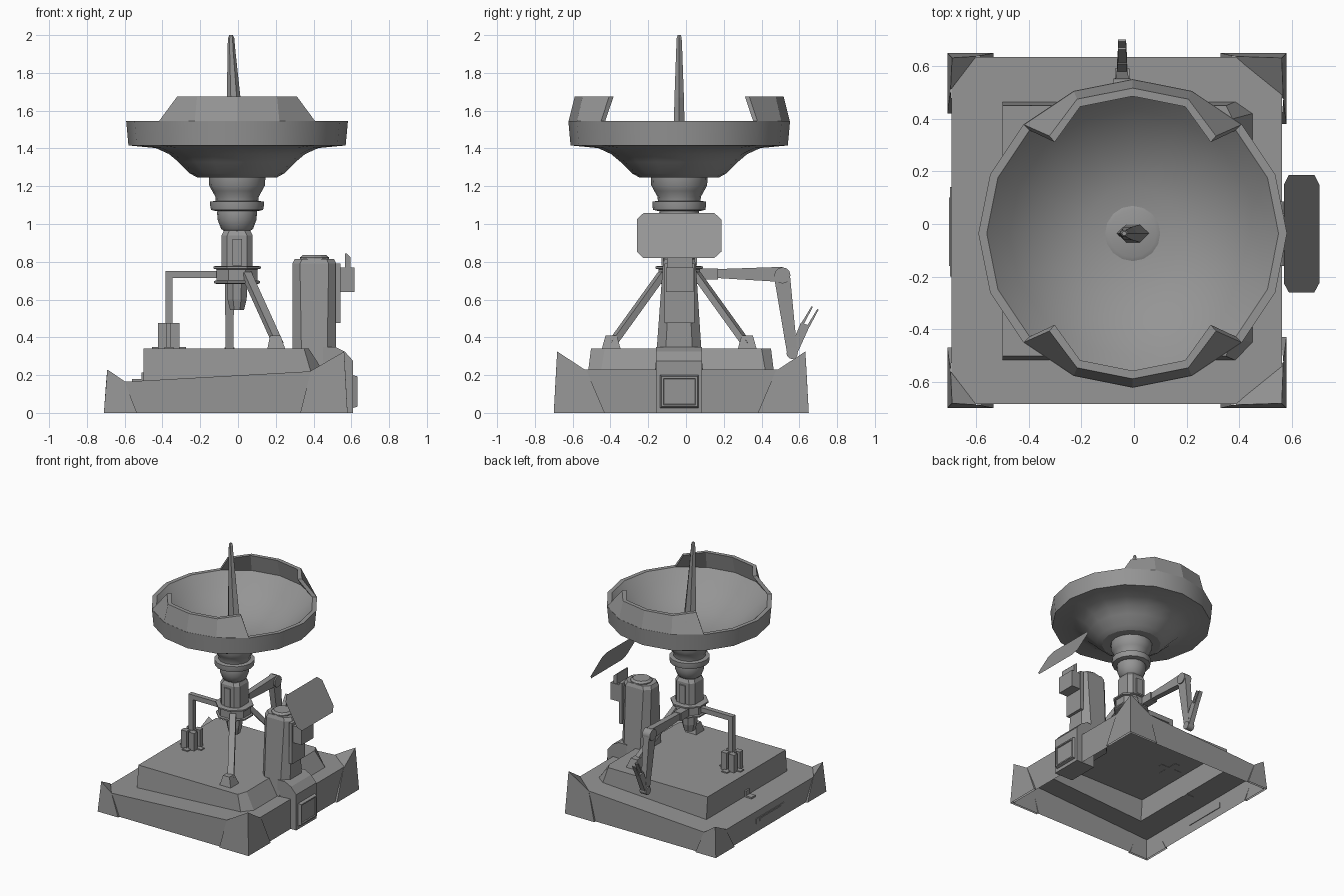
import bpy, bmesh, math
from mathutils import Vector

CX, CY = -0.005, -0.036          # mast axis
grey = bpy.data.materials.new("weathered grey")
grey.diffuse_color = (0.3, 0.3, 0.3, 1)


def finish(name, bm, smooth=None):
    bmesh.ops.recalc_face_normals(bm, faces=bm.faces)
    me = bpy.data.meshes.new(name)
    bm.to_mesh(me)
    bm.free()
    me.materials.append(grey)
    ob = bpy.data.objects.new(name, me)
    bpy.context.collection.objects.link(ob)
    if smooth:
        bpy.ops.object.select_all(action='DESELECT')
        ob.select_set(True)
        bpy.context.view_layer.objects.active = ob
        bpy.ops.object.shade_smooth_by_angle(angle=math.radians(smooth))
    return ob


def loft(name, loops, start=True, end=True, closed=True, smooth=None):
    bm = bmesh.new()
    rings = [[bm.verts.new(p) for p in lp] for lp in loops]
    n = len(rings[0])
    for a, b in zip(rings, rings[1:]):
        for i in range(n if closed else n - 1):
            j = (i + 1) % n
            bm.faces.new((a[i], a[j], b[j], b[i]))
    if start:
        bm.faces.new(rings[0])
    if end:
        bm.faces.new(rings[-1])
    return finish(name, bm, smooth)


def lathe(name, profile, n=16, turn=0.0, start=True, end=True, smooth=None, c=(CX, CY)):
    loops = [[(c[0] + r * math.cos(turn + i * math.tau / n),
               c[1] + r * math.sin(turn + i * math.tau / n), z) for i in range(n)]
             for r, z in profile]
    return loft(name, loops, start, end, True, smooth)


def rect(x0, x1, y0, y1, z, c=0.0):
    if not c:
        return [(x0, y0, z), (x1, y0, z), (x1, y1, z), (x0, y1, z)]
    return [(x0 + c, y0, z), (x1 - c, y0, z), (x1, y0 + c, z), (x1, y1 - c, z),
            (x1 - c, y1, z), (x0 + c, y1, z), (x0, y1 - c, z), (x0, y0 + c, z)]


def box(name, x0, x1, y0, y1, z0, z1):
    return loft(name, [rect(x0, x1, y0, y1, z0), rect(x0, x1, y0, y1, z1)])


def beam(name, p, q, side, w0, d0, w1=None, d1=None):
    p, q, s = Vector(p), Vector(q), Vector(side).normalized()
    t = s.cross(q - p).normalized()
    s = (q - p).normalized().cross(t)
    loops = []
    for c, w, d in ((p, w0, d0), (q, w1 or w0, d1 or d0)):
        loops.append([c + s * w / 2 * a + t * d / 2 * b
                      for a, b in ((-1, -1), (1, -1), (1, 1), (-1, 1))])
    return loft(name, loops)


def pin(name, x, y, z, r, w, n=12):
    loops = [[(x + dx, y + r * math.cos(i * math.tau / n), z + r * math.sin(i * math.tau / n))
              for i in range(n)] for dx in (-w / 2, w / 2)]
    return loft(name, loops, smooth=40)


# Hollow base: slab walls, sloping deck, raised platform, open underneath
def deck(x):
    return 0.165 + (x + 0.6) * 0.056

outer = [(-0.695, -0.685), (0.50, -0.685), (0.563, -0.62),
         (0.563, 0.58), (0.50, 0.635), (-0.695, 0.635)]
outer[1], outer[2] = (0.563, -0.685), (0.563, -0.45)
outer[3], outer[4] = (0.563, 0.42), (0.563, 0.635)
inner = [(-0.50, -0.518), (0.385, -0.518), (0.45, -0.45),
         (0.45, 0.42), (0.385, 0.465), (-0.50, 0.465)]
crown = [(-0.50, -0.503), (0.35, -0.503), (0.375, -0.43),
         (0.375, 0.40), (0.35, 0.45), (-0.50, 0.45)]
loft("base_shell", [[(x, y, 0) for x, y in outer], [(x, y, deck(x)) for x, y in outer],
                    [(x, y, deck(x)) for x, y in inner], [(x, y, 0.34) for x, y in crown]],
     start=False)

# Peaked corner guards
for gx, sx, peak, bx, tx in ((-0.71, 1, 0.23, 0.175, 0.11), (0.58, -1, 0.325, 0.25, 0.195)):
    for gy, sy in ((-0.70, 1), (0.65, -1)):
        by, ty = (0.23, 0.14) if sx > 0 else (0.27, 0.175)
        bm = bmesh.new()
        V = lambda dx, dy, z: bm.verts.new((gx + sx * dx, gy + sy * dy, z))
        o, p = V(0, 0, 0), V(0.018, 0.018, peak)
        ax, ay = V(bx, 0, 0), V(0, by, 0)
        zt = deck(gx + sx * tx) + 0.002
        px, py = V(tx, 0.012, zt), V(0.012, ty, zt)
        ix, iy = V(bx, 0.02, 0), V(0.02, by, 0)
        for f in ((o, ax, px, p), (o, p, py, ay), (p, px, py), (ax, ix, px), (ay, py, iy)):
            bm.faces.new(f)
        finish("corner_guard", bm)

# Left wall grip slot and small deck latch
box("side_grip", -0.70, -0.69, -0.20, 0.14, 0.065, 0.105)
box("side_grip_bar", -0.704, -0.69, -0.16, 0.10, 0.075, 0.095)
box("deck_latch", -0.56, -0.50, -0.05, 0.0, 0.165, 0.18)
box("deck_latch_tab", -0.512, -0.498, -0.05, 0.0, 0.165, 0.215)

# Pylon with foot, cap, side plates
loft("pylon", [rect(0.288, 0.52, -0.165, 0.09, 0.2, 0.05),
               rect(0.288, 0.52, -0.122, 0.052, 0.79, 0.04),
               rect(0.30, 0.508, -0.112, 0.042, 0.815, 0.04)])
lathe("pylon_cap", [(0.078, 0.81), (0.078, 0.822), (0.062, 0.835)], 12, c=(0.405, -0.035))
loft("pylon_foot", [[(x, y, z) for x, z in ((0.45, 0.0), (0.61, 0.0), (0.61, 0.275),
                                            (0.565, 0.325), (0.515, 0.35), (0.45, 0.35))]
                    for y in (-0.16, 0.086)])
loft("foot_hatch", [[(x, -0.035 + a * hy, 0.113 + b * hz)
                     for a, b in ((-1, -1), (1, -1), (1, 1), (-1, 1))]
                    for x, hy, hz in ((0.605, 0.103, 0.088), (0.632, 0.095, 0.08),
                                      (0.632, 0.085, 0.07), (0.624, 0.082, 0.067))])
box("pylon_side_plate", 0.515, 0.542, -0.113, 0.045, 0.475, 0.79)
box("bracket_box", 0.542, 0.618, -0.105, 0.04, 0.64, 0.77)
box("bracket_post", 0.567, 0.595, -0.10, 0.035, 0.76, 0.825)
loft("bracket_tip", [rect(0.567, 0.595, -0.10, 0.035, 0.825),
                     rect(0.567, 0.574, -0.10, 0.035, 0.845)])

# Thin tilted panel with cut corners
panel = [(-0.26, 0.14), (-0.225, 0.0), (0.15, 0.0), (0.187, 0.14),
         (0.187, 0.86), (0.15, 1.0), (-0.225, 1.0), (-0.26, 0.86)]
bm = bmesh.new()
bm.faces.new([bm.verts.new((0.705 - 0.135 * t, y, 0.82 + 0.238 * t)) for y, t in panel])
finish("panel", bm)

# Mast, hub, ball joint and neck
lathe("mast_tail", [(0.04, 0.545), (0.055, 0.60), (0.06, 0.70)], 8, math.pi / 8)
lathe("hub", [(0.12, 0.683), (0.132, 0.688), (0.132, 0.698), (0.118, 0.702), (0.118, 0.76),
              (0.136, 0.764), (0.136, 0.775), (0.12, 0.778)], 8, math.pi / 8)
loft("mast", [rect(-0.087, 0.077, -0.118, 0.046, z, c)
              for z, c in ((0.70, 0.03), (0.94, 0.03))]
     + [rect(-0.075, 0.065, -0.106, 0.034, 0.965, 0.03)])
for s in (-1, 1):
    box("mast_rib", CX - 0.025, CX + 0.025, CY + s * 0.085 - 0.008, CY + s * 0.085 + 0.008,
        0.78, 0.92)
lathe("ball_joint", [(0.06, 0.955), (0.085, 0.975), (0.102, 1.02), (0.106, 1.06), (0.10, 1.09)],
      16, smooth=50)
lathe("collar", [(0.11, 1.068), (0.138, 1.075), (0.142, 1.095), (0.142, 1.118), (0.118, 1.122)],
      16, smooth=35)
lathe("neck", [(0.112, 1.115), (0.115, 1.145), (0.132, 1.175), (0.148, 1.205), (0.15, 1.25)],
      16, smooth=40)

# Dish: outer shell, rim and smooth bowl
lathe("dish", [(0.0001, 1.247), (0.212, 1.247), (0.25, 1.268), (0.31, 1.328), (0.36, 1.37),
               (0.43, 1.402), (0.575, 1.416), (0.587, 1.545), (0.555, 1.545), (0.47, 1.455),
               (0.38, 1.385), (0.28, 1.33), (0.18, 1.298), (0.105, 1.288), (0.09, 1.294),
               (0.0001, 1.294)], 16, start=False, end=False, smooth=28)

# Raised rim flaps, front and back
for name, sign in (("rim_flap_front", -1), ("rim_flap_back", 1)):
    loops = []
    for k, deg in enumerate((45, 67.5, 90, 112.5, 135)):
        a = math.radians(deg)
        end = k in (0, 4)
        ta = a if not end else math.radians(49.5 if k == 0 else 130.5)
        top = 0.485 if end else 0.55
        sect = ((0.586, 1.543, a), (top + 0.003, 1.675, ta),
                (top - 0.028, 1.675, ta), (0.555, 1.543, a))
        loops.append([(CX + r * math.cos(t), CY + sign * r * math.sin(t), z)
                      for r, z, t in sect])
    loft(name, loops)

# Feed spike rising from the bowl
def hexring(x0, x1, h, z):
    m = (x1 - x0) * 0.28
    return [(x0, CY, z), (x0 + m, CY - h, z), (x1 - m, CY - h, z),
            (x1, CY, z), (x1 - m, CY + h, z), (x0 + m, CY + h, z)]

loft("feed_spike", [hexring(-0.065, 0.058, 0.034, 1.285), hexring(-0.058, 0.013, 0.025, 1.67),
                    hexring(-0.056, -0.014, 0.016, 1.92), hexring(-0.053, -0.02, 0.013, 1.985),
                    hexring(-0.046, -0.028, 0.008, 2.0)])

# Two slanted struts with feet
for s in (-1, 1):
    y = CY + s * 0.36
    beam("strut", (0.045, CY + s * 0.09, 0.735), (0.215, y, 0.36), (1, -s * 0.5, 0), 0.045, 0.035)
    loft("strut_foot", [rect(0.155, 0.25, y - 0.05, y + 0.05, 0.338),
                        rect(0.17, 0.225, y - 0.03, y + 0.03, 0.41)])

# Left pipe arm and its socket
box("pipe_bar", -0.385, -0.11, -0.055, -0.018, 0.713, 0.75)
box("pipe_post", -0.385, -0.347, -0.055, -0.018, 0.34, 0.75)
box("socket_core", -0.395, -0.337, -0.066, -0.006, 0.34, 0.475)
for s in (-1, 1):
    for x in (-0.40, -0.335):
        box("socket_lug", x - 0.024, x + 0.024, CY + s * 0.035 - 0.02, CY + s * 0.035 + 0.02,
            0.34, 0.475)
box("socket_plate_x", -0.455, -0.275, -0.056, -0.016, 0.338, 0.348)
box("socket_plate_y", -0.39, -0.342, -0.125, 0.055, 0.338, 0.348)

# Jointed rear arm with forked tip
AX = -0.045
box("arm_mount", AX - 0.03, AX + 0.03, 0.07, 0.17, 0.705, 0.765)
beam("upper_arm", (AX, 0.14, 0.738), (AX, 0.51, 0.733), (1, 0, 0), 0.042, 0.045, 0.046, 0.08)
pin("elbow", AX, 0.51, 0.728, 0.043, 0.065)
beam("forearm", (AX, 0.508, 0.728), (AX, 0.562, 0.32), (1, 0, 0), 0.05, 0.085, 0.04, 0.055)
pin("wrist", AX, 0.562, 0.315, 0.03, 0.055)
beam("hand", (AX, 0.562, 0.31), (AX, 0.632, 0.47), (1, 0, 0), 0.04, 0.045, 0.036, 0.05)
for off in (-0.015, 0.015):
    beam("finger", (AX, 0.632 + off, 0.465 - off * 0.5), (AX, 0.683 + off, 0.555 - off * 0.5),
         (1, 0, 0), 0.034, 0.014, 0.03, 0.008)
